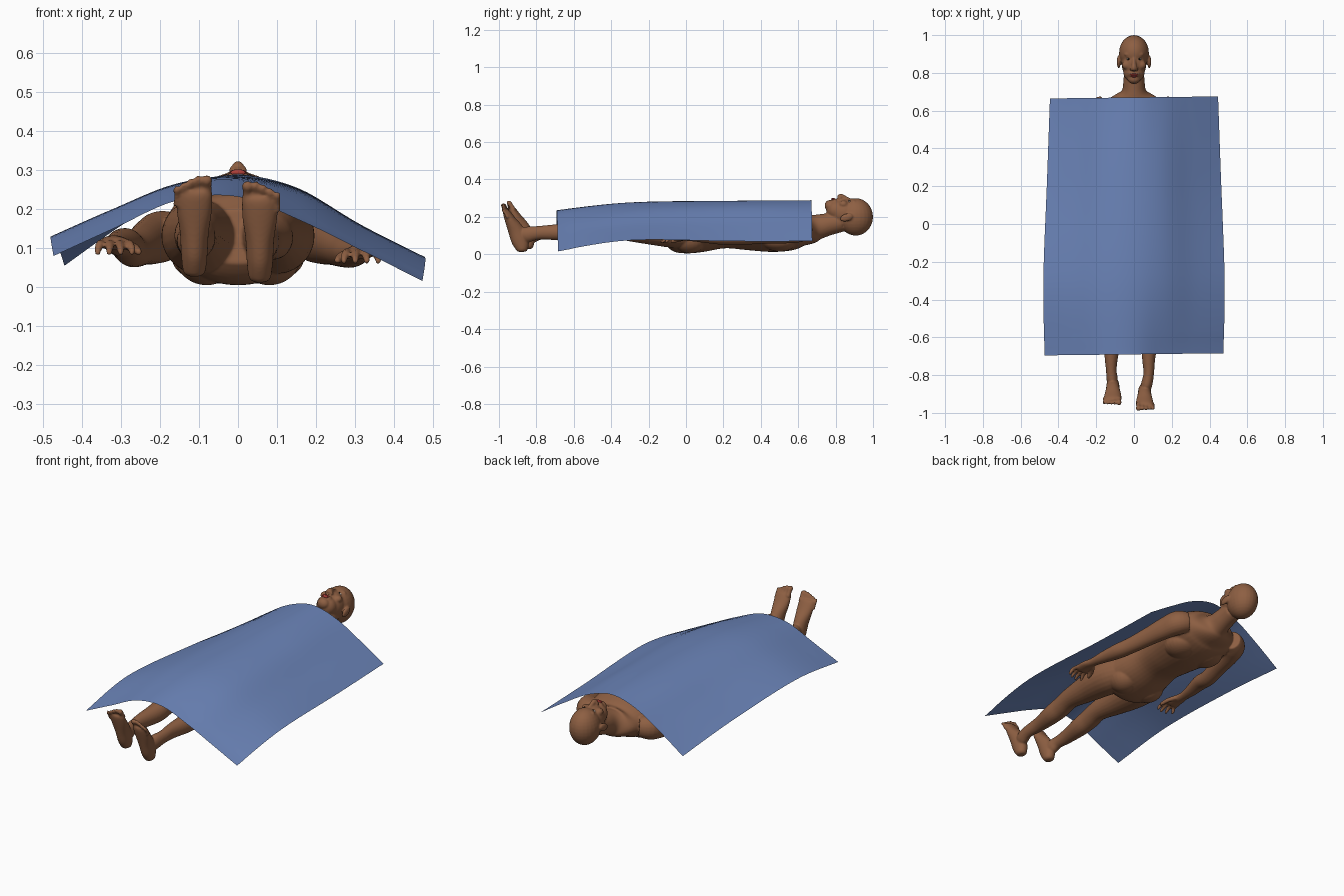
import bpy, bmesh, math
from mathutils import Vector, Matrix

if "Cube" in bpy.data.objects:
    bpy.data.objects.remove(bpy.data.objects["Cube"])


def material(name, rgb):
    m = bpy.data.materials.new(name)
    m.diffuse_color = (*rgb, 1)
    m.use_nodes = True
    m.node_tree.nodes["Principled BSDF"].inputs["Base Color"].default_value = m.diffuse_color
    return m


SKIN = material("skin", (0.27, 0.115, 0.055))
CLOTH = material("cloth", (0.15, 0.235, 0.49))
LIP = material("lip", (0.42, 0.05, 0.04))
EYE = material("eye", (0.45, 0.36, 0.30))
PUPIL = material("pupil", (0.02, 0.015, 0.01))


def smooth_path(points, steps):
    """Catmull-Rom interpolation through tuples of any length."""
    pts = [Vector(p) for p in points]
    out = []
    for i in range(len(pts) - 1):
        a, b = pts[max(i - 1, 0)], pts[i]
        c, d = pts[i + 1], pts[min(i + 2, len(pts) - 1)]
        for k in range(steps):
            t = k / steps
            out.append(0.5 * (2 * b + (c - a) * t + (2 * a - 5 * b + 4 * c - d) * t * t
                              + (3 * b - a - 3 * c + d) * t ** 3))
    return out + [pts[-1]]


def loft(bm, sections, sides=24, steps=5):
    """Closed tube through (x, y, z, half width, half depth) sections."""
    path = smooth_path(sections, steps)
    rings = []
    for i, s in enumerate(path):
        tan = (path[min(i + 1, len(path) - 1)] - path[max(i - 1, 0)])
        tan = Vector(tan[:3]).normalized()
        side = Vector((1, 0, 0))
        side = (side - tan * side.dot(tan)).normalized()
        up = tan.cross(side)
        ring = []
        for k in range(sides):
            a = 2 * math.pi * k / sides
            ring.append(bm.verts.new(Vector(s[:3]) + side * s[3] * math.cos(a) + up * s[4] * math.sin(a)))
        rings.append(ring)
    for r, q in zip(rings, rings[1:]):
        for k in range(sides):
            n = (k + 1) % sides
            bm.faces.new((r[k], r[n], q[n], q[k]))
    bm.faces.new(rings[0][::-1])
    bm.faces.new(rings[-1])


def ball(bm, centre, radii, tilt=0):
    mat = Matrix.Translation(centre) @ Matrix.Rotation(tilt, 4, 'X') @ Matrix.Diagonal((*radii, 1))
    bmesh.ops.create_uvsphere(bm, u_segments=24, v_segments=16, radius=1, matrix=mat)


def finish(bm, name, mat, modifiers=()):
    bmesh.ops.recalc_face_normals(bm, faces=bm.faces[:])
    me = bpy.data.meshes.new(name)
    bm.to_mesh(me)
    bm.free()
    me.materials.append(mat)
    ob = bpy.data.objects.new(name, me)
    bpy.context.collection.objects.link(ob)
    for kind, props in modifiers:
        mod = ob.modifiers.new(kind.title(), kind)
        for key, val in props.items():
            setattr(mod, key, val)
    bpy.ops.object.select_all(action='DESELECT')
    bpy.context.view_layer.objects.active = ob
    ob.select_set(True)
    if modifiers:
        bpy.ops.object.convert(target='MESH')
    bpy.ops.object.shade_smooth()
    return ob


body = bmesh.new()

# torso and neck
loft(body, [(0, .83, .175, .052, .055), (0, .76, .16, .056, .06), (0, .70, .145, .068, .068),
            (0, .665, .135, .13, .08), (0, .62, .14, .175, .105), (0, .55, .143, .19, .125),
            (0, .45, .145, .182, .132), (0, .32, .145, .16, .122), (0, .2, .14, .147, .108),
            (0, .08, .13, .165, .118), (0, 0, .125, .172, .12), (0, -.06, .125, .165, .11),
            (0, -.11, .13, .12, .07)], 40)
for s in (-1, 1):
    ball(body, (s * .08, .5, .215), (.085, .08, .055))       # chest
    ball(body, (s * .08, .5, .075), (.09, .1, .06))          # shoulder blade
    ball(body, (s * .08, .02, .08), (.082, .09, .075))       # buttock

# head
ball(body, (0, .907, .2), (.079, .093, .1))
ball(body, (0, .85, .222), (.066, .085, .075))
ball(body, (0, .80, .235), (.056, .05, .055))
ball(body, (0, .768, .26), (.034, .027, .03))
ball(body, (0, .795, .278), (.032, .022, .02))               # mouth area
ball(body, (0, .898, .281), (.052, .014, .014))              # brow
loft(body, [(0, .885, .283, .010, .012), (0, .855, .296, .011, .014),
            (0, .828, .309, .015, .015), (0, .816, .3, .017, .012)], 16)
for s in (-1, 1):
    ball(body, (s * .04, .842, .268), (.024, .024, .02))     # cheek
    ball(body, (s * .014, .822, .3), (.009, .010, .010))     # nostril
    ball(body, (s * .081, .858, .197), (.010, .036, .021), .3)   # ear

# arms and hands
for s, dz in ((-1, .012), (1, -.01)):
    def P(x, y, z, *r):
        return (s * x, y, z, *r)
    loft(body, [P(.15, .635, .135, .05, .055), P(.195, .6, .13, .062, .066), P(.222, .53, .12, .053, .062),
                P(.245, .42, .108, .046, .052), P(.27, .3, .095, .042, .044), P(.29, .21, .1 + dz, .043, .04),
                P(.308, .11, .1 + dz, .033, .03), P(.316, .04, .1 + dz, .027, .021),
                P(.318, -.01, .102 + dz, .037, .019), P(.316, -.055, .1 + dz, .042, .017),
                P(.315, -.07, .098 + dz, .038, .012)])
    for k, tip in enumerate((-.125, -.135, -.13, -.112)):
        x = .282 + .0225 * k
        xt = .272 + .029 * k
        loft(body, [P(x, -.05, .1 + dz, .0105, .0105), P((x + xt) / 2, -.09, .098 + dz, .0105, .0105),
                    P(xt, tip + .012, .084 + dz, .0095, .0095), P(xt, tip, .072 + dz, .006, .006)], 12)
    loft(body, [P(.292, .0, .098 + dz, .013, .013), P(.268, -.035, .09 + dz, .0125, .0125),
                P(.256, -.07, .08 + dz, .010, .010), P(.254, -.082, .076 + dz, .006, .006)], 12)

# legs, feet and toes
for s, ankle, foot, dy, dz in ((-1, .12, .112, .03, .01), (1, .078, .056, 0, -.005)):
    mid = .1 + (ankle - .1) * .5
    loft(body, [(s * .085, .04, .125, .08, .09), (s * .1, -.06, .13, .094, .096),
                (s * .105, -.16, .135, .088, .088), (s * .103, -.28, .14, .07, .074),
                (s * .1, -.41, .145, .053, .058), (s * mid, -.5, .135, .053, .056),
                (s * mid, -.58, .122, .05, .052), (s * ankle, -.70, .118, .036, .042),
                (s * ankle, -.79 + dy / 2, .115, .028, .036), (s * (ankle + foot) / 2, -.85 + dy, .105, .03, .042),
                (s * foot, -.885 + dy, .095, .025, .03)])
    loft(body, [(s * foot, -.872 + dy, .018 + dz, .014, .015), (s * foot, -.874 + dy, .03 + dz, .028, .031),
                (s * foot, -.886 + dy, .075 + dz, .034, .046), (s * foot, -.908 + dy, .13 + dz, .037, .043),
                (s * foot, -.938 + dy, .185 + dz, .045, .03), (s * foot, -.958 + dy, .225 + dz, .046, .021),
                (s * foot, -.965 + dy, .24 + dz, .042, .014)])
    for k, (r, top) in enumerate(((.0145, .276), (.0105, .275), (.010, .268), (.0095, .259), (.009, .25))):
        x = s * (foot - .032 + .0185 * k + (.003 if k else 0))
        z = top + dz
        loft(body, [(x, -.952 + dy, z - .05, r, r), (x, -.966 + dy, z - .025, r * .85, r * .85),
                    (x, -.976 + dy, z - .010, r, r), (x, -.978 + dy, z, r * .55, r * .55)], 12)

finish(body, "body", SKIN, (("REMESH", dict(mode='VOXEL', voxel_size=.005)),
                            ("SMOOTH", dict(factor=.5, iterations=4))))

# eyes and lips
for s, label in ((-1, "left"), (1, "right")):
    bm = bmesh.new()
    ball(bm, (s * .029, .874, .281), (.012, .006, .008))
    finish(bm, label + "_eye", EYE)
    bm = bmesh.new()
    ball(bm, (s * .029, .874, .2865), (.005, .005, .004))
    finish(bm, label + "_pupil", PUPIL)
bm = bmesh.new()
for y, w in ((.791, .022), (.782, .019)):
    ball(bm, (0, y, .294), (w, .0055, .008))
finish(bm, "lips", LIP)

# blanket draped over the body: y, half width, heights across
rows = [(.67, .445, .055, .16, .25, .289, .25, .165, .07),
        (.25, .46, .10, .185, .262, .286, .254, .162, .07),
        (-.3, .48, .13, .20, .262, .276, .237, .152, .075),
        (-.69, .473, .08, .152, .222, .232, .172, .095, .016)]
bm = bmesh.new()
grid = []
for row in smooth_path(rows, 12):
    line = []
    pts = [((k - 3) / 3 * row[1], z) for k, z in enumerate(row[2:])]
    for x, z in smooth_path(pts, 6):
        line.append(bm.verts.new((x, row[0] + .012 * x * (row[0] > 0) + .012 * x * (row[0] < -.6), z)))
    grid.append(line)
for a, b in zip(grid, grid[1:]):
    for k in range(len(a) - 1):
        bm.faces.new((a[k], b[k], b[k + 1], a[k + 1]))
finish(bm, "blanket", CLOTH)
